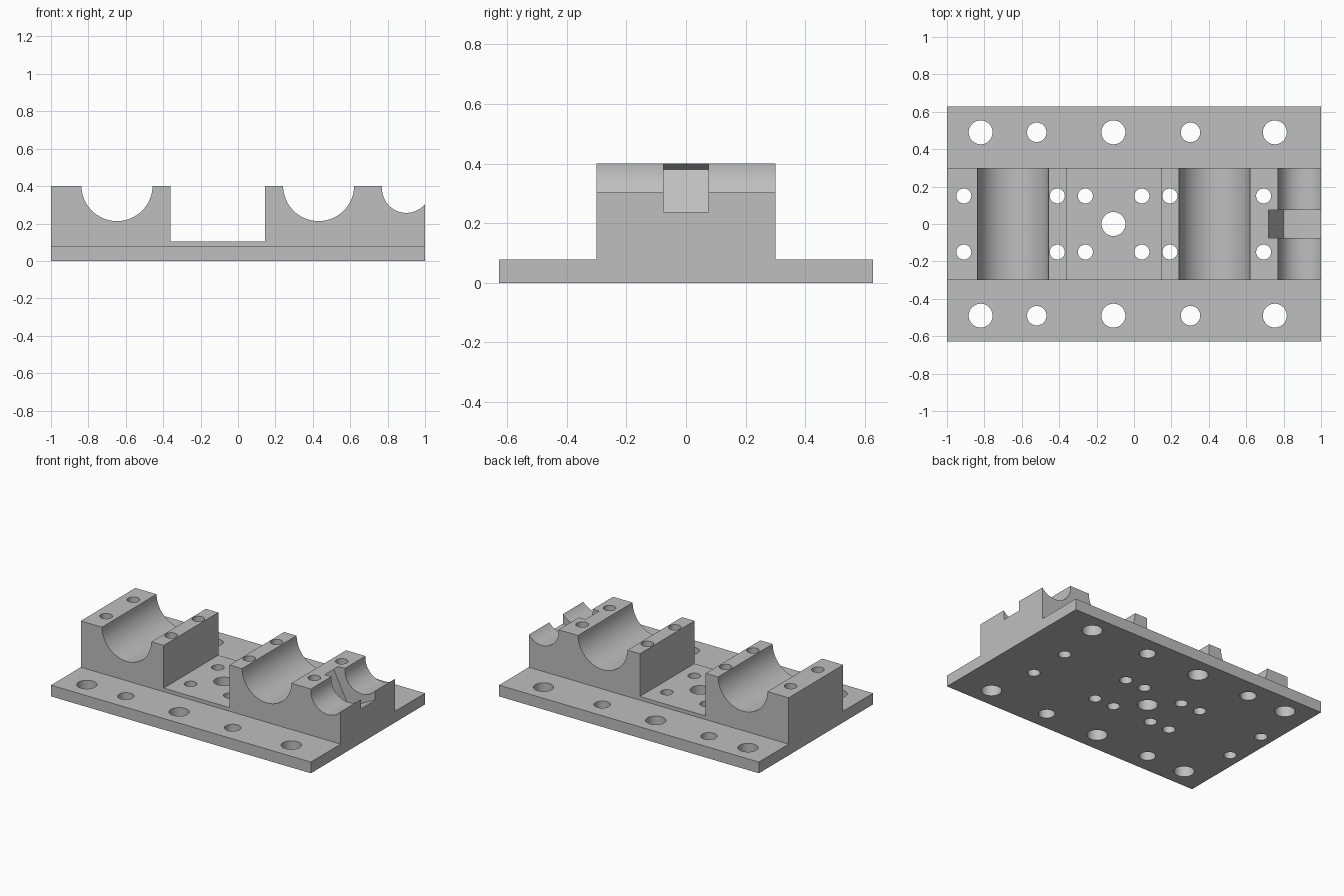
import bpy
import bmesh
from math import sin, cos, asin, acos, pi, radians
from mathutils import Matrix

cube = bpy.data.objects.get("Cube")
if cube:
    bpy.data.objects.remove(cube, do_unlink=True)

PLATE_TOP, BLOCK_TOP = 0.078, 0.4

grey = bpy.data.materials.new("plain_grey")
grey.use_nodes = True
grey.diffuse_color = (0.52, 0.52, 0.52, 1)
grey.node_tree.nodes["Principled BSDF"].inputs["Base Color"].default_value = grey.diffuse_color


def make_object(name, bm):
    bmesh.ops.recalc_face_normals(bm, faces=bm.faces)
    mesh = bpy.data.meshes.new(name)
    bm.to_mesh(mesh)
    bm.free()
    mesh.materials.append(grey)
    obj = bpy.data.objects.new(name, mesh)
    bpy.context.collection.objects.link(obj)
    return obj


def extrude_profile(name, points, half_width):
    """Solid from an x-z outline, centred on y = 0."""
    bm = bmesh.new()
    face = bm.faces.new([bm.verts.new((x, -half_width, z)) for x, z in points])
    out = bmesh.ops.extrude_face_region(bm, geom=[face])
    verts = [v for v in out["geom"] if isinstance(v, bmesh.types.BMVert)]
    bmesh.ops.translate(bm, verts=verts, vec=(0, 2 * half_width, 0))
    return make_object(name, bm)


def saddle(cx, cz, r, end_angle, steps=40):
    """Lower arc of a bearing seat, from its left rim at the block top."""
    start = pi + (asin((cz - BLOCK_TOP) / r))
    return [(cx + r * cos(start + (end_angle - start) * i / steps),
             cz + r * sin(start + (end_angle - start) * i / steps))
            for i in range(steps + 1)]


def combine(target, tool, operation):
    mod = target.modifiers.new(operation.lower(), "BOOLEAN")
    mod.operation = operation
    mod.solver = "EXACT"
    mod.object = tool
    tool.hide_render = True
    bpy.context.view_layer.objects.active = target
    bpy.ops.object.modifier_apply(modifier=mod.name)
    bpy.data.objects.remove(tool, do_unlink=True)


# Base plate
plate = extrude_profile("mounting_block", [(-1, 0), (1, 0), (1, PLATE_TOP), (-1, PLATE_TOP)], 0.627)

# Stepped block with two full bearing seats and one cut off by the end
seat_r, seat_z = 0.19, 0.403
full_end = 2 * pi - asin((seat_z - BLOCK_TOP) / seat_r)
end_r, end_x, end_z = 0.13, 0.9, 0.387
outline = [(-1, 0.03), (-1, BLOCK_TOP)]
outline += saddle(-0.647, seat_z, seat_r, full_end)
outline += [(-0.362, BLOCK_TOP), (-0.362, 0.103), (0.145, 0.103), (0.145, BLOCK_TOP)]
outline += saddle(0.431, seat_z, seat_r, full_end)
outline += saddle(end_x, end_z, end_r, 2 * pi - acos((1 - end_x) / end_r))
outline += [(1, 0.03)]
block = extrude_profile("block", outline, 0.3)
combine(plate, block, "UNION")

# Tilted slot through the end seat
slot = extrude_profile("slot_cutter", [(0.68, 0.38), (0.80, 0.142), (0.99, 0.237), (1.1, 0.237),
                                       (1.1, 0.6), (0.72, 0.4)], 0.075)
combine(plate, slot, "DIFFERENCE")

# Screw holes, all straight through
holes = [(-0.11, 0, 0.064)]
for side in (-1, 1):
    holes += [(x, side * 0.49, 0.064) for x in (-0.82, -0.11, 0.753)]
    holes += [(x, side * 0.49, 0.052) for x in (-0.52, 0.302)]
    holes += [(x, side * 0.15, 0.04) for x in (-0.91, -0.41, -0.26, 0.042, 0.192, 0.693)]
bm = bmesh.new()
for x, y, r in holes:
    bmesh.ops.create_cone(bm, cap_ends=True, segments=40, radius1=r, radius2=r, depth=1.2,
                          matrix=Matrix.Translation((x, y, 0.2)))
combine(plate, make_object("hole_cutter", bm), "DIFFERENCE")

bpy.ops.object.select_all(action="DESELECT")
plate.select_set(True)
bpy.context.view_layer.objects.active = plate
bpy.ops.object.shade_smooth_by_angle(angle=radians(30))
